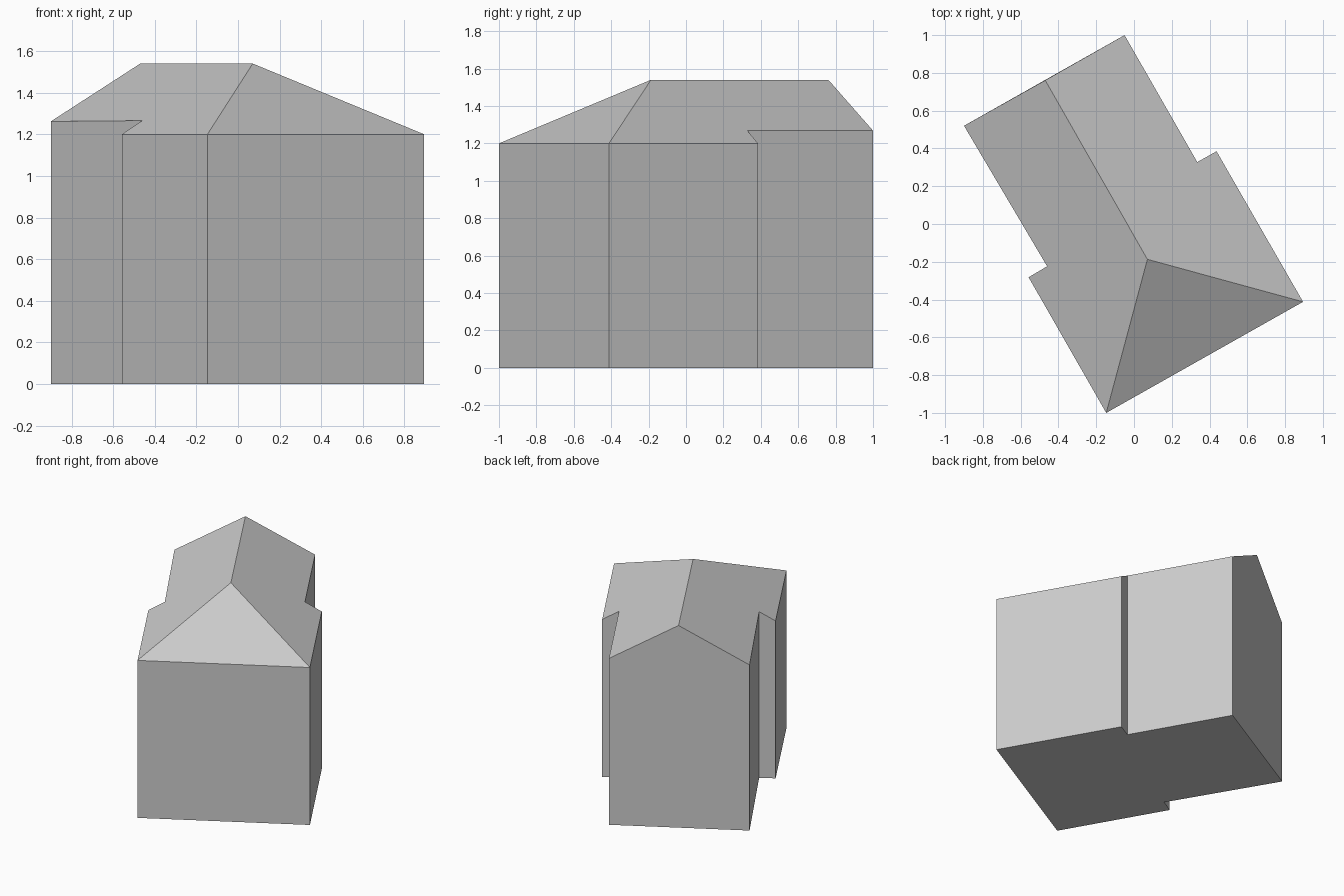
import bpy
import bmesh

cube = bpy.data.objects.get("Cube")
if cube:
    bpy.data.objects.remove(cube, do_unlink=True)

# Single flat grey
grey = bpy.data.materials.new("light grey")
grey.use_nodes = True
colour = (0.6, 0.6, 0.6, 1)
grey.diffuse_color = colour
grey.node_tree.nodes["Principled BSDF"].inputs["Base Color"].default_value = colour

# Eaves corners, counter-clockwise from the front corner
eaves = {
    "front": (-0.147, -1.0, 1.2),
    "right": (0.895, -0.412, 1.2),
    "step_r": (0.437, 0.385, 1.2),
    "notch_r": (0.335, 0.328, 1.268),
    "back": (-0.05, 1.0, 1.268),
    "left": (-0.9, 0.52, 1.262),
    "notch_l": (-0.46, -0.224, 1.266),
    "step_l": (-0.558, -0.282, 1.2),
}
ridge = {"hip_top": (0.071, -0.187, 1.54), "gable_top": (-0.47, 0.761, 1.54)}
points = {**eaves, **ridge}


def build(name, polygons):
    """Make a flat-shaded object from polygons of 3D points."""
    bm = bmesh.new()
    for polygon in polygons:
        bm.faces.new([bm.verts.new(p) for p in polygon])
    bmesh.ops.remove_doubles(bm, verts=bm.verts, dist=0.0001)
    mesh = bpy.data.meshes.new(name)
    bm.to_mesh(mesh)
    bm.free()
    mesh.materials.append(grey)
    obj = bpy.data.objects.new(name, mesh)
    bpy.context.collection.objects.link(obj)
    return obj


def ground(p):
    return (p[0], p[1], 0)


# Walls rise from the footprint; the back wall carries the gable peak
corners = list(eaves)
walls = [[ground(eaves[c]) for c in reversed(corners)]]
for a, b in zip(corners, corners[1:] + corners[:1]):
    wall = [ground(eaves[a]), ground(eaves[b]), eaves[b]]
    if a == "back":
        wall.append(ridge["gable_top"])
    walls.append(wall + [eaves[a]])
build("walls", walls)

# Roof: front hip and two long slopes
slopes = [
    ("front", "right", "hip_top"),
    ("right", "step_r", "notch_r", "back", "gable_top", "hip_top"),
    ("front", "hip_top", "gable_top", "left", "notch_l", "step_l"),
]
build("roof", [[points[k] for k in slope] for slope in slopes])
